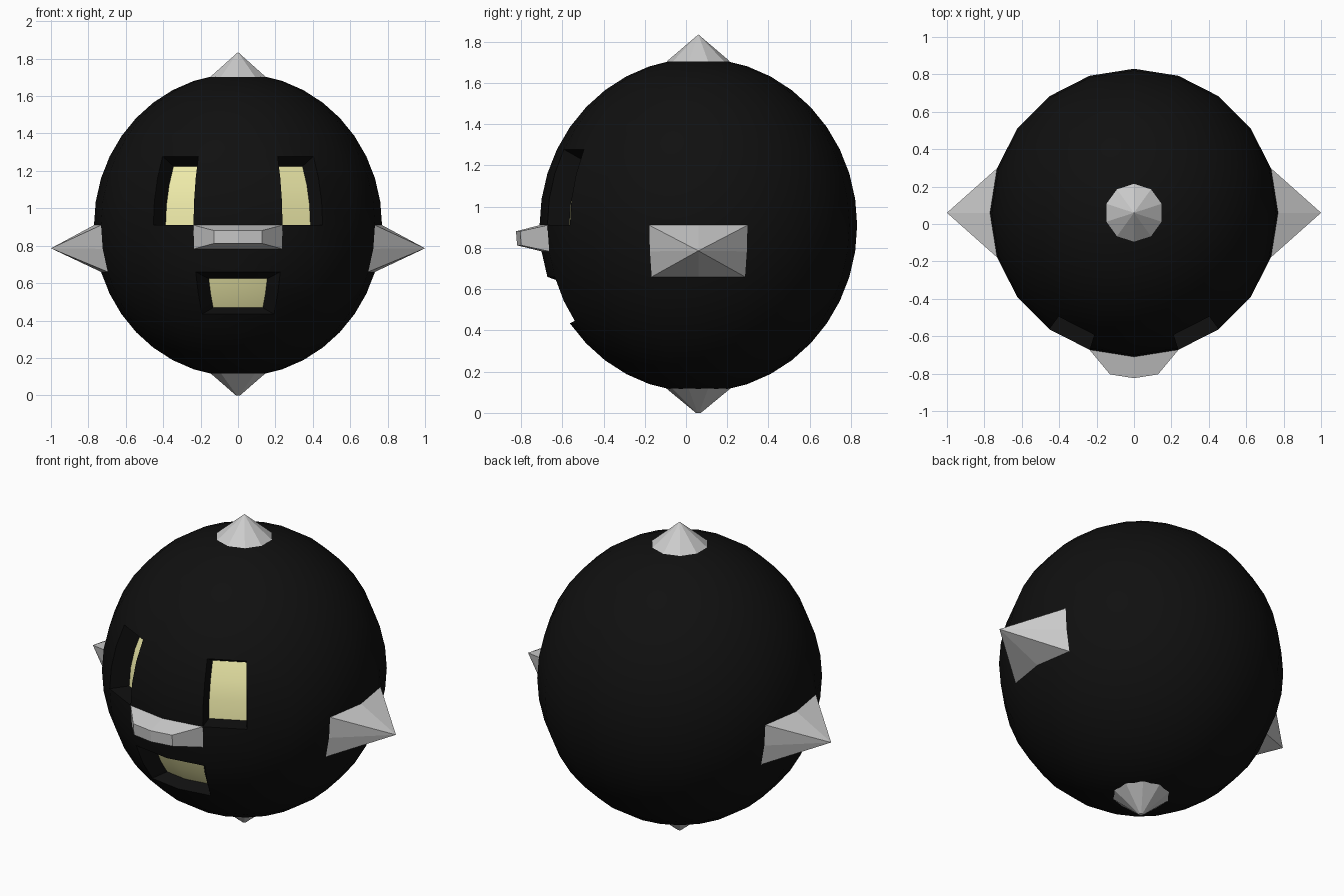
import bpy, bmesh, math
from mathutils import Vector

if "Cube" in bpy.data.objects:
    bpy.data.objects.remove(bpy.data.objects["Cube"])

CENTER = Vector((0, 0.06, 0.91))
RX, RZ = 0.77, 0.81


def material(name, rgb):
    m = bpy.data.materials.new(name)
    m.diffuse_color = (*rgb, 1)
    m.use_nodes = True
    m.node_tree.nodes["Principled BSDF"].inputs["Base Color"].default_value = m.diffuse_color
    return m


def ball():
    bm = bmesh.new()
    bmesh.ops.create_uvsphere(bm, u_segments=20, v_segments=20, radius=1)
    bmesh.ops.scale(bm, verts=bm.verts, vec=(RX, RX, RZ))
    return bm


def region(bm, lon, lat):
    """Ball faces inside a longitude (0 = front) and latitude range, degrees."""
    found = []
    for f in bm.faces:
        c = f.calc_center_median()
        u = Vector((c.x / RX, c.y / RX, c.z / RZ)).normalized()
        lo = math.degrees(math.atan2(u.x, -u.y))
        la = math.degrees(math.asin(u.z))
        if lon[0] < lo < lon[1] and lat[0] < la < lat[1]:
            found.append(f)
    return found


def extrude(bm, faces, scale, move=(0, 0, 0), pivot=None, mat=0):
    """Extrude a patch, scale it about a pivot (default its centre), move it."""
    res = bmesh.ops.extrude_face_region(bm, geom=faces)["geom"]
    old = [f for f in faces if f.is_valid]
    if old:
        bmesh.ops.delete(bm, geom=old, context='FACES')
    verts = [v for v in res if isinstance(v, bmesh.types.BMVert)]
    for f in res:
        if isinstance(f, bmesh.types.BMFace):
            f.material_index = mat
    if pivot is None:
        pivot = sum((v.co for v in verts), Vector()) / len(verts)
    for v in verts:
        v.co = pivot + (v.co - pivot) * scale + Vector(move)
    return verts


def finish(bm, name, loc=CENTER, mats=()):
    me = bpy.data.meshes.new(name)
    bm.to_mesh(me)
    bm.free()
    ob = bpy.data.objects.new(name, me)
    ob.location = loc
    for m in mats:
        me.materials.append(m)
    bpy.context.collection.objects.link(ob)
    return ob


def patch(lon, lat):
    """Only the wanted part of the ball surface."""
    bm = ball()
    keep = set(region(bm, lon, lat))
    bmesh.ops.delete(bm, geom=[f for f in bm.faces if f not in keep], context='FACES')
    return bm


black = material("black", (0.005, 0.005, 0.005))
yellow = material("pale_yellow", (0.9, 0.87, 0.42))

# Head with recessed eyes and mouth
bm = ball()
for lon in ((18, 36), (-36, -18)):
    extrude(bm, region(bm, lon, (0, 27)), 0.855, pivot=Vector(), mat=1)
extrude(bm, region(bm, (-18, 18), (-36, -18)), 0.69, move=(0, 0.075, 0), mat=1)
head = finish(bm, "head", mats=(black, yellow))
bpy.context.view_layer.objects.active = head
head.select_set(True)
bpy.ops.object.shade_smooth_by_angle(angle=math.radians(30))

# Nose bar
bm = patch((-18, 18), (-9, 0))
extrude(bm, bm.faces[:], 0.54, move=(0, -0.128, 0))
finish(bm, "nose")

# Side spikes
for side, name in ((1, "right_spike"), (-1, "left_spike")):
    lon = (72, 108) if side > 0 else (-108, -72)
    bm = patch(lon, (-18, 0))
    tip = extrude(bm, bm.faces[:], 0)
    for v in tip:
        v.co = (side * 1.0, 0, -0.124)
    bmesh.ops.remove_doubles(bm, verts=tip, dist=0.0001)
    finish(bm, name)

# Top and bottom cone studs
for name, z0, z1, r2 in (("top_stud", 1.703, 1.835, 0), ("bottom_stud", 0.118, 0, 0.012)):
    bm = bmesh.new()
    bmesh.ops.create_cone(bm, cap_ends=True, segments=10, radius1=0.155,
                          radius2=r2, depth=abs(z1 - z0))
    if z1 < z0:
        bmesh.ops.scale(bm, verts=bm.verts, vec=(1, 1, -1))
        bmesh.ops.reverse_faces(bm, faces=bm.faces)
    finish(bm, name, (0, CENTER.y, (z0 + z1) / 2))
